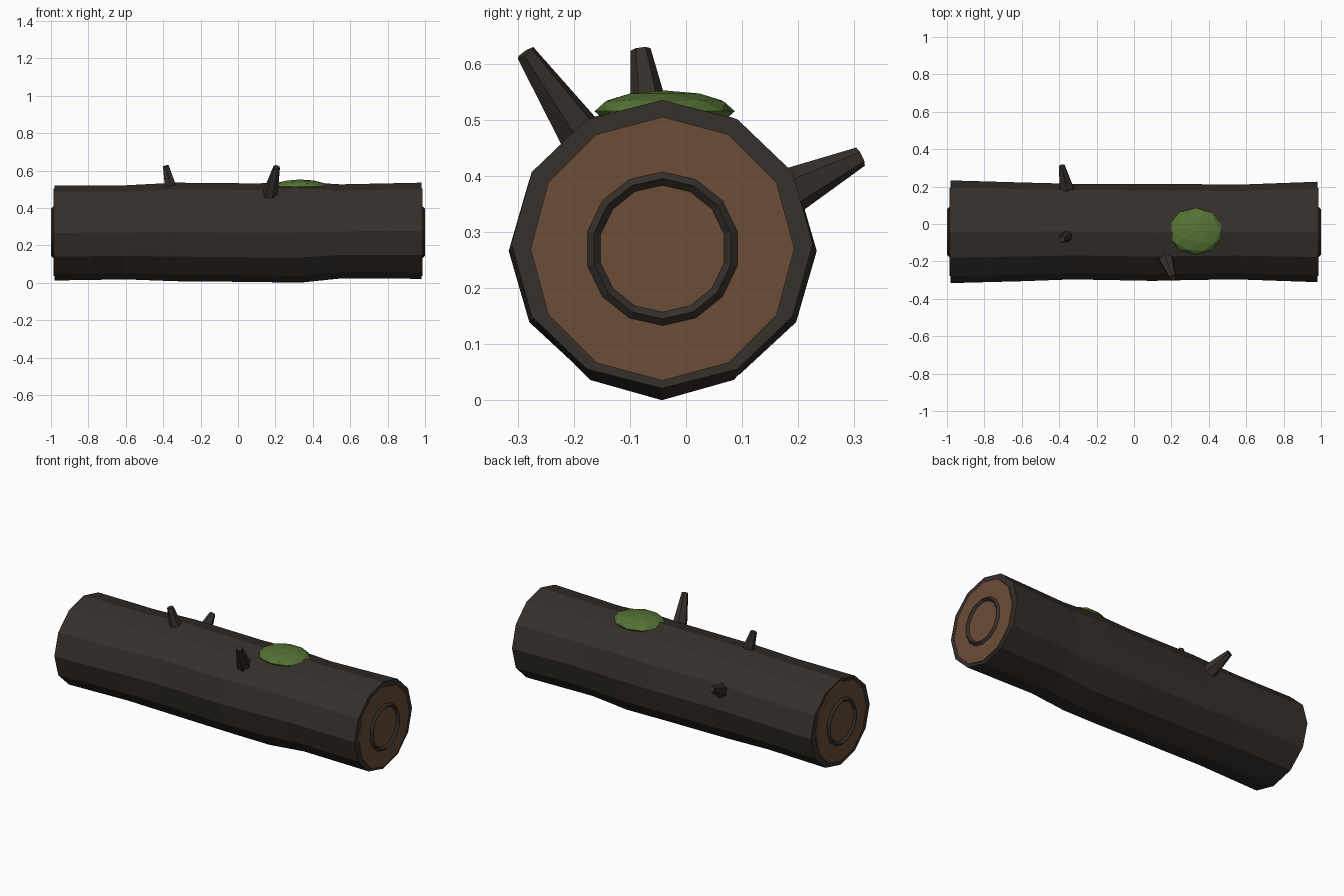
import bpy, bmesh, math
from mathutils import Vector, Matrix

if "Cube" in bpy.data.objects:
    bpy.data.objects.remove(bpy.data.objects["Cube"])


def material(name, rgb):
    m = bpy.data.materials.new(name)
    m.diffuse_color = (*rgb, 1)
    m.use_nodes = True
    m.node_tree.nodes["Principled BSDF"].inputs["Base Color"].default_value = m.diffuse_color
    return m


BARK = material("bark", (0.036, 0.029, 0.024))
WOOD = material("cut_wood", (0.15, 0.072, 0.038))
MOSS = material("moss", (0.09, 0.17, 0.035))
CY, CZ = -0.042, 0.27


def finish(name, bm, mat):
    bmesh.ops.recalc_face_normals(bm, faces=bm.faces)
    me = bpy.data.meshes.new(name)
    bm.to_mesh(me)
    bm.free()
    me.materials.append(mat)
    ob = bpy.data.objects.new(name, me)
    bpy.context.collection.objects.link(ob)
    return ob


# Trunk: uneven 12-sided rings along x (x, y min, y max, z min, z max)
RINGS = [(-0.98, -0.316, 0.233, 0.012, 0.520),
         (-0.60, -0.306, 0.222, 0.018, 0.521),
         (-0.33, -0.296, 0.215, 0.008, 0.535),
         (0.10, -0.304, 0.215, 0.004, 0.531),
         (0.33, -0.299, 0.213, 0.000, 0.539),
         (0.55, -0.296, 0.210, 0.023, 0.526),
         (0.98, -0.311, 0.226, 0.021, 0.535)]
bm = bmesh.new()
loops = []
for x, y0, y1, z0, z1 in RINGS:
    loop = []
    for i in range(12):
        a = math.tau * i / 12
        loop.append(bm.verts.new((x, (y0 + y1) / 2 + (y1 - y0) / 2 * math.cos(a),
                                  (z0 + z1) / 2 + (z1 - z0) / 2 * math.sin(a))))
    loops.append(loop)
for a, b in zip(loops, loops[1:]):
    for i in range(12):
        j = (i + 1) % 12
        bm.faces.new((a[i], a[j], b[j], b[i]))
bm.faces.new(loops[0])
bm.faces.new(loops[-1])
finish("trunk", bm, BARK)

for side, label in ((-1, "left"), (1, "right")):
    # Cut wood face
    bm = bmesh.new()
    bmesh.ops.create_cone(bm, cap_ends=True, segments=12, radius1=0.235, radius2=0.235,
                          depth=0.04, matrix=Matrix.Translation((side * 0.967, CY, CZ))
                          @ Matrix.Rotation(math.pi / 2, 4, 'Y'))
    finish(label + "_cut_face", bm, WOOD)

    # Raised growth ring: 14 sides with a diamond section
    bm = bmesh.new()
    ring = []
    for i in range(14):
        a = math.pi / 2 + math.tau * i / 14
        ring.append([bm.verts.new((side * (0.988 + dx), CY + r * math.cos(a), CZ + r * math.sin(a)))
                     for dx, r in ((0, 0.137), (0.012, 0.125), (0, 0.113), (-0.012, 0.125))])
    for i in range(14):
        a, b = ring[i], ring[(i + 1) % 14]
        for k in range(4):
            m = (k + 1) % 4
            bm.faces.new((a[k], a[m], b[m], b[k]))
    finish(label + "_growth_ring", bm, BARK)


# Broken branch stubs, tapered and six-sided
def stub(name, base, tip, r0, r1):
    base, tip = Vector(base), Vector(tip)
    d = tip - base
    bm = bmesh.new()
    bmesh.ops.create_cone(bm, cap_ends=True, segments=6, radius1=r0, radius2=r1, depth=d.length,
                          matrix=Matrix.Translation((base + tip) / 2)
                          @ d.to_track_quat('Z', 'Y').to_matrix().to_4x4())
    finish(name, bm, BARK)


stub("front_branch", (0.165, -0.168, 0.445), (0.207, -0.286, 0.619), 0.046, 0.018)
stub("top_branch", (-0.355, -0.062, 0.49), (-0.386, -0.081, 0.625), 0.038, 0.018)
stub("back_branch", (-0.355, 0.165, 0.362), (-0.386, 0.311, 0.434), 0.046, 0.018)

# Moss patch: flattened low-poly ball sunk into the trunk
bm = bmesh.new()
bmesh.ops.create_icosphere(bm, subdivisions=2, radius=1,
                           matrix=Matrix.Translation((0.33, -0.038, 0.515))
                           @ Matrix.Diagonal((0.148, 0.125, 0.037, 1)))
finish("moss_patch", bm, MOSS)
